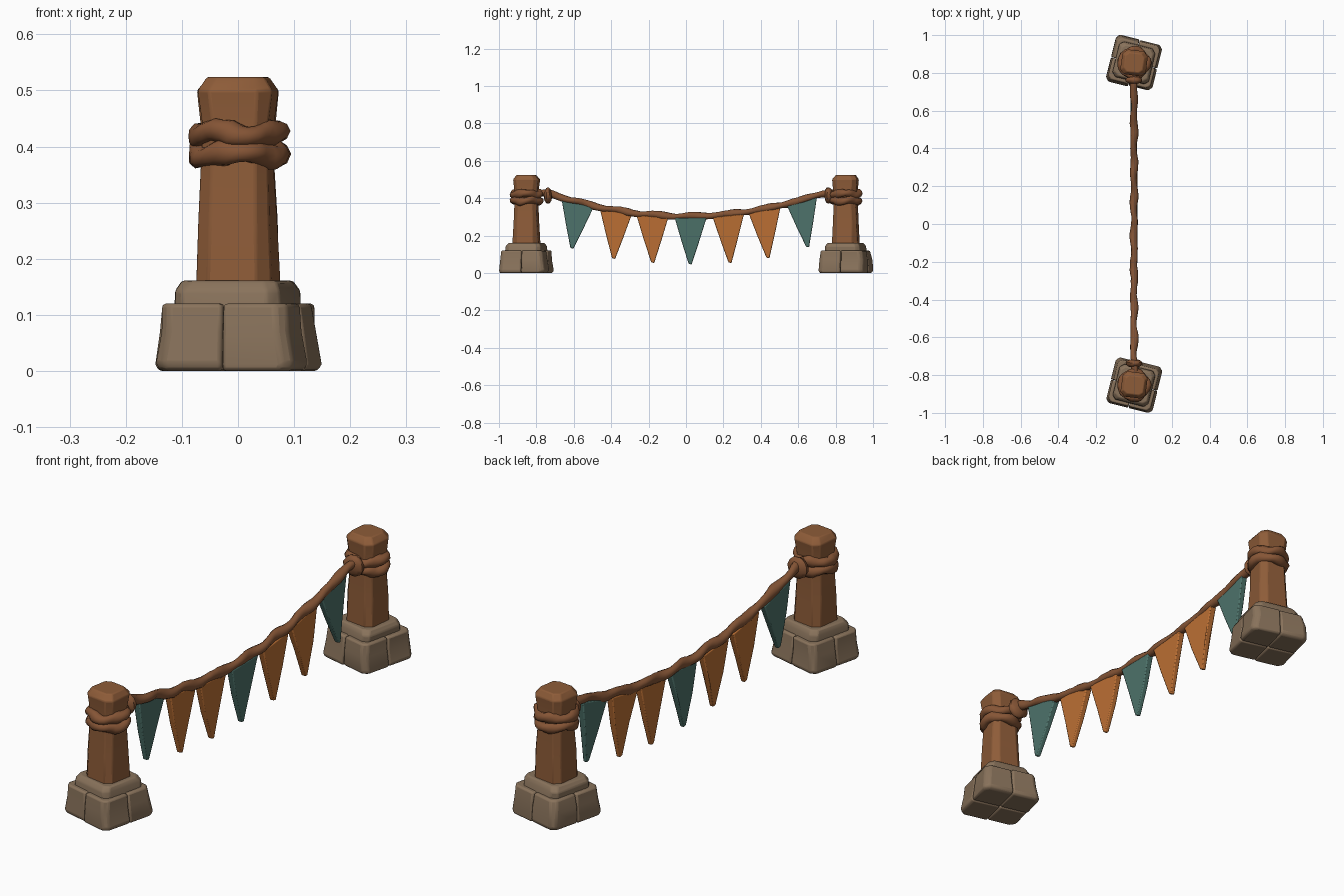
import bpy, bmesh, random
from math import sin, cos, pi, radians
from mathutils import Vector, Matrix

random.seed(4)
old = bpy.data.objects.get("Cube")
if old:
    bpy.data.objects.remove(old, do_unlink=True)


def material(name, rgb):
    m = bpy.data.materials.new(name)
    m.use_nodes = True
    m.diffuse_color = (*rgb, 1)
    m.node_tree.nodes["Principled BSDF"].inputs["Base Color"].default_value = (*rgb, 1)
    return m


WOOD = material("brown wood", (0.27, 0.107, 0.04))
ROPE = material("brown rope", (0.235, 0.09, 0.036))
STONE = material("grey brown stone", (0.25, 0.17, 0.105))
ORANGE = material("orange cloth", (0.50, 0.16, 0.034))
TEAL = material("teal cloth", (0.075, 0.17, 0.145))


def finish(bm, name, mat, bevel=0, angle=35):
    bmesh.ops.recalc_face_normals(bm, faces=bm.faces)
    mesh = bpy.data.meshes.new(name)
    bm.to_mesh(mesh)
    bm.free()
    mesh.materials.append(mat)
    ob = bpy.data.objects.new(name, mesh)
    bpy.context.collection.objects.link(ob)
    if bevel:
        mod = ob.modifiers.new("bevel", "BEVEL")
        mod.width, mod.segments, mod.limit_method = bevel, 2, "ANGLE"
    bpy.ops.object.select_all(action="DESELECT")
    ob.select_set(True)
    bpy.context.view_layer.objects.active = ob
    bpy.ops.object.shade_smooth_by_angle(angle=radians(angle))
    return ob


def skin(bm, rings, closed=False):
    """Join rings of points with quads, capping the ends of an open run."""
    loops = [[bm.verts.new(p) for p in ring] for ring in rings]
    n = len(loops[0])
    for k in range(len(loops) - (not closed)):
        a, b = loops[k], loops[(k + 1) % len(loops)]
        for i in range(n):
            j = (i + 1) % n
            bm.faces.new((a[i], a[j], b[j], b[i]))
    if not closed:
        bm.faces.new(loops[0])
        bm.faces.new(loops[-1])


def chamfered(half, cut, z, turn, centre, jitter=0.0):
    """Square with cut corners, as a ring of eight points."""
    h, c = half, half - cut
    pts = [(h, -c), (h, c), (c, h), (-c, h), (-h, c), (-h, -c), (-c, -h), (c, -h)]
    rot = Matrix.Rotation(radians(turn), 3, "Z")
    j = lambda: random.uniform(-jitter, jitter)
    return [rot @ Vector((x + j(), y + j(), z)) + centre for x, y in pts]


def stack(name, mat, centre, turn, levels, jitter, bevel, angle=35):
    bm = bmesh.new()
    skin(bm, [chamfered(h, c, z, turn, centre, jitter) for h, c, z in levels])
    return finish(bm, name, mat, bevel, angle)


def twisted_tube(name, path, radius, twist, closed=False, sides=10):
    """Lumpy rope: an oval section that turns along the path."""
    bm = bmesh.new()
    rings, n = [], len(path)
    for k, p in enumerate(path):
        q = path[(k + 1) % n] if closed else path[min(k + 1, n - 1)]
        o = path[k - 1] if closed else path[max(k - 1, 0)]
        t = (q - o).normalized()
        u = t.orthogonal() if abs(t.z) > 0.9 else t.cross(Vector((0, 0, 1))).normalized()
        v = u.cross(t)
        r = radius * random.uniform(0.93, 1.07)
        ring = []
        for i in range(sides):
            a = 2 * pi * i / sides
            s = r * (1 + 0.14 * cos(2 * a - twist * k))
            ring.append(p + u * s * cos(a) + v * s * sin(a))
        rings.append(ring)
    skin(bm, rings, closed)
    return finish(bm, name, ROPE, angle=50)


def rope_height(y):
    return 0.303 + 0.23 * y * y


# Posts, each on a two-tier stone foot with rope wound round the top
for side, label in ((-1, "front"), (1, "back")):
    c = Vector((0, 0.853 * side, 0))
    turn = Matrix.Rotation(radians(-14), 3, "Z")

    # Lower foot: four corner stones meeting at thin joints
    for qx in (-1, 1):
        for qy in (-1, 1):
            bm = bmesh.new()
            rings = []
            for edge, z in ((0.120, 0.0), (0.127, 0.012), (0.120, 0.07), (0.113, 0.12)):
                e, f = (edge + random.uniform(-0.004, 0.004) for _ in "xy")
                cut = 0.018
                pts = [(0.001, 0.001), (e, 0.001), (e, f - cut), (e - cut, f), (0.001, f)]
                rings.append([turn @ Vector((x * qx, y * qy, z)) + c for x, y in pts])
            skin(bm, rings)
            finish(bm, label + "_foot_stone", STONE, 0.007)

    stack(label + "_foot_top", STONE, c, -14,
          [(0.098, 0.02, 0.10), (0.097, 0.02, 0.143), (0.085, 0.02, 0.161)], 0.003, 0.005)

    # Tapered post with a flared, chamfered head
    stack(label + "_post", WOOD, c, -8,
          [(0.069, 0.024, 0.15), (0.064, 0.022, 0.27), (0.060, 0.022, 0.37),
           (0.060, 0.022, 0.43), (0.068, 0.024, 0.50), (0.050, 0.018, 0.524)],
          0.002, 0.004)

    # Two rope turns
    for z, phase in ((0.387, 0), (0.423, 2)):
        path = []
        for k in range(32):
            a = 2 * pi * k / 32
            r = 0.067 + 0.003 * cos(4 * a)
            path.append(c + Vector((r * cos(a), r * sin(a), z + 0.005 * sin(3 * a + phase))))
        twisted_tube(label + "_post_wrap", path, 0.0205, 2 * pi * 5 / 32, True)

    # Knot beside the post
    bm = bmesh.new()
    bmesh.ops.create_uvsphere(bm, u_segments=10, v_segments=7, radius=1)
    for v in bm.verts:
        v.co *= random.uniform(0.94, 1.06)
        v.co = Vector((v.co.x * 0.046, v.co.y * 0.023, v.co.z * 0.044))
        v.co += Vector((0, side * 0.75 + 0.012, 0.415))
    finish(bm, label + "_knot", ROPE, angle=50)

# Hanging rope between the posts
steps = 72
line = []
for k in range(steps + 1):
    y = -0.80 + 1.6 * k / steps
    line.append(Vector((0.003 * sin(k * 0.9), y, min(rope_height(y), 0.425) + 0.003 * sin(k * 0.7))))
twisted_tube("hanging_rope", line, 0.0185, 0.75)

# Pennants: left edge, right edge, tip position, tip height, cloth
pennants = [(-0.665, -0.495, -0.61, 0.13, TEAL), (-0.46, -0.29, -0.387, 0.075, ORANGE),
            (-0.265, -0.095, -0.178, 0.053, ORANGE), (-0.06, 0.11, 0.022, 0.045, TEAL),
            (0.143, 0.31, 0.235, 0.053, ORANGE), (0.335, 0.505, 0.438, 0.078, ORANGE),
            (0.54, 0.70, 0.65, 0.137, TEAL)]
for i, (left, right, tip, low, cloth) in enumerate(pennants):
    # The lower part of the cloth bows a little before the blunt tip
    top_l, top_r = rope_height(left) - 0.01, rope_height(right) - 0.01
    blend = lambda a, b: a + (b - a) * 0.5
    outline = [(left, top_l), (blend(left, tip) - 0.005, blend(top_l, low)),
               (tip - 0.008, low + 0.004), (tip + 0.008, low),
               (blend(right, tip) + 0.005, blend(top_r, low)), (right, top_r)]
    bm = bmesh.new()
    rings = []
    for s in (-1, 1):
        rings.append([Vector((s * (0.009 + 0.022 * (z - low)) + 0.004 * sin(14 * z + i), y, z))
                      for y, z in outline])
    skin(bm, rings)
    finish(bm, "pennant", cloth, 0.004)
